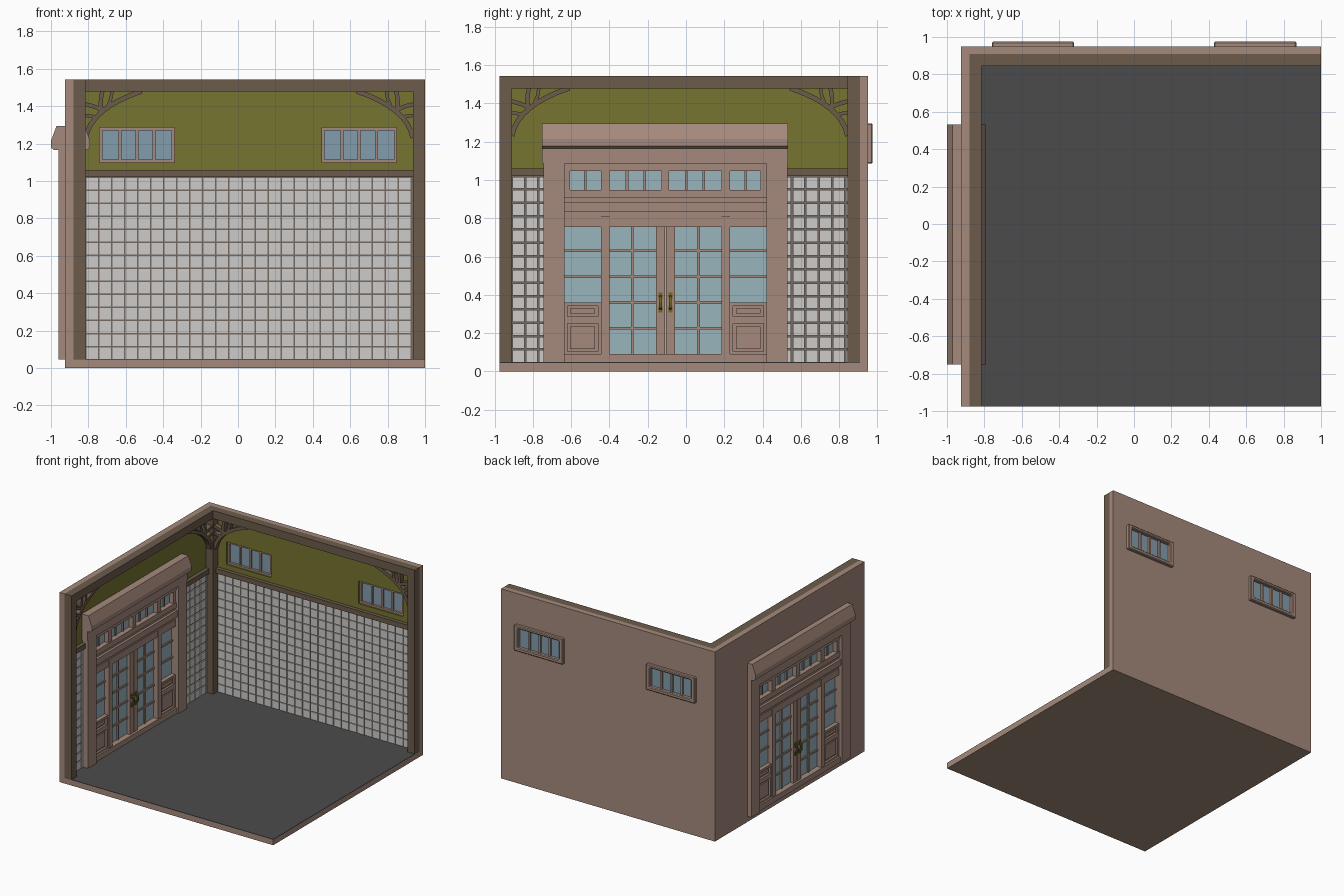
import bpy, bmesh, math
from mathutils import Vector

if "Cube" in bpy.data.objects:
    bpy.data.objects.remove(bpy.data.objects["Cube"])


def mat(name, r, g, b):
    m = bpy.data.materials.new(name)
    lin = [((c / 255 + 0.055) / 1.055) ** 2.4 for c in (r, g, b)]
    m.diffuse_color = (*lin, 1)
    m.use_nodes = True
    m.node_tree.nodes["Principled BSDF"].inputs["Base Color"].default_value = m.diffuse_color
    return m


PLASTER = mat("light_brown", 165, 138, 124)
TIMBER = mat("dark_timber", 108, 91, 75)
OLIVE = mat("olive_paint", 118, 117, 48)
GROUT = mat("grout", 118, 106, 98)
TILE = mat("white_tile", 206, 204, 202)
FLOOR = mat("dark_floor", 75, 75, 75)
GLASS = mat("blue_glass", 154, 181, 190)
WGLASS = mat("window_glass", 132, 158, 174)
BRASS = mat("aged_brass", 112, 104, 42)

# Coordinates are (u along the wall, d depth, z); the left wall swaps u and d
BACK, LEFT = 0, 1


def pt(side, u, d, z):
    return Vector((u, d, z)) if side == BACK else Vector((d, u, z))


def finish(name, bm, mats, bevel=0):
    bmesh.ops.recalc_face_normals(bm, faces=bm.faces)
    me = bpy.data.meshes.new(name)
    bm.to_mesh(me)
    bm.free()
    for m in mats:
        me.materials.append(m)
    ob = bpy.data.objects.new(name, me)
    bpy.context.collection.objects.link(ob)
    if bevel:
        mod = ob.modifiers.new("bevel", 'BEVEL')
        mod.width, mod.segments = bevel, 1
    return ob


def prism(bm, side, pts, vec):
    f = bm.faces.new([bm.verts.new(pt(side, *p)) for p in pts])
    r = bmesh.ops.extrude_face_region(bm, geom=[f])
    vs = [v for v in r["geom"] if isinstance(v, bmesh.types.BMVert)]
    bmesh.ops.translate(bm, verts=vs, vec=pt(side, *vec))


def boxes(name, side, items, m, bevel=0):
    """items: (u0, u1, d0, d1, z0, z1)"""
    bm = bmesh.new()
    for u0, u1, d0, d1, z0, z1 in items:
        prism(bm, side, [(u0, d0, z0), (u1, d0, z0), (u1, d0, z1), (u0, d0, z1)], (0, d1 - d0, 0))
    return finish(name, bm, [m], bevel)


def pierced(name, side, us, zs, d0, d1, holes, mats, rule=None, bevel=0):
    """Slab cut into cells, with cells (i, j) left open, then thickened"""
    bm = bmesh.new()
    for i in range(len(us) - 1):
        for j in range(len(zs) - 1):
            if (i, j) not in holes:
                bm.faces.new([bm.verts.new(pt(side, us[a], d0, zs[b]))
                              for a, b in ((i, j), (i + 1, j), (i + 1, j + 1), (i, j + 1))])
    bmesh.ops.remove_doubles(bm, verts=bm.verts, dist=1e-5)
    r = bmesh.ops.extrude_face_region(bm, geom=bm.faces[:])
    vs = [v for v in r["geom"] if isinstance(v, bmesh.types.BMVert)]
    bmesh.ops.translate(bm, verts=vs, vec=pt(side, 0, d1 - d0, 0))
    if rule:
        for f in bm.faces:
            f.material_index = rule(f.calc_center_median())
    return finish(name, bm, mats, bevel)


X0, X1, Y0, Y1, H = -0.925, 1.0, -0.975, 0.95, 1.543
XI, YI = -0.88, 0.908        # inner wall faces
XP, YP = -0.815, 0.844       # room faces of the posts and beams
F = 0.045                    # floor level
DY0, DY1 = -0.745, 0.525     # outer edges of the door surround

# Floor slab and dark floor surface
boxes("floor_slab", BACK, [(X0, X1, Y0, Y1, 0, F)], PLASTER)
boxes("floor_surface", BACK, [(XI, X1, Y0, YI, F, F + 0.003)], FLOOR)

# Walls: olive above the rail, grout behind the tiles, plaster outside
WIN = (-0.54, 0.648)
us = [X0, WIN[0] - 0.2, WIN[0] + 0.2, WIN[1] - 0.2, WIN[1] + 0.2, X1]
pierced("back_wall", BACK, us, [F, 1.04, 1.1, 1.285, H], YI, Y1, {(1, 2), (3, 2)},
        [PLASTER, OLIVE, GROUT],
        lambda c: 0 if c.y > Y1 - 0.005 or c.x > X1 - 0.01 or c.x < X0 + 0.01 or c.z > H - 0.01
        else (1 if c.z > 1.04 else 2))
pierced("left_wall", LEFT, [Y0, -0.64, 0.42, YI], [F, 1.04, 1.085, H], XI, X0, {(1, 0), (1, 1)},
        [PLASTER, OLIVE, GROUT],
        lambda c: 0 if c.x < XI - 0.005 else (1 if c.z > 1.04 else 2))

# Timber posts, top beams and rails
boxes("corner_post", BACK, [(XI, XP, YP, YI, F, H)], TIMBER)
boxes("right_post", BACK, [(0.935, X1, YP, YI, F, H)], TIMBER)
boxes("front_post", BACK, [(XI, XP, Y0, -0.91, F, H)], TIMBER)
boxes("back_beam", BACK, [(XP, 0.935, YP, YI, 1.478, H)], TIMBER)
boxes("left_beam", BACK, [(XI, XP, -0.91, YP, 1.478, H)], TIMBER)
boxes("back_rail", BACK, [(XP, 0.935, YI - 0.03, YI, 1.02, 1.06)], TIMBER)
boxes("left_rail", LEFT, [(-0.91, DY0, XI, XI + 0.03, 1.02, 1.06),
                          (DY1, YP, XI, XI + 0.03, 1.02, 1.06)], TIMBER)


# Square wall tiles
def tiles(name, side, start, lo, hi, d0, d1, pitch=0.0697, gap=0.004):
    out = []
    for i in range(40):
        a, b = max(start + i * pitch + gap, lo), min(start + (i + 1) * pitch - gap, hi)
        if b - a > 0.005:
            for j in range(14):
                z = F + j * pitch
                out.append((a, b, d0, d1, z + gap, z + pitch - gap))
    boxes(name, side, out, TILE)


tiles("back_tiles", BACK, XP, XP, 0.935, YI - 0.008, YI)
tiles("left_tiles_front", LEFT, -0.91, -0.91, DY0, XI, XI + 0.008)
tiles("left_tiles_back", LEFT, -0.91, DY1, YP, XI, XI + 0.008)


# Curved branching brackets under the beams
def strip(bm, side, pts, w, d0, d1):
    n = len(pts)
    for i in range(n - 1):
        quad = []
        for k in (i, i + 1):
            a, b = pts[max(k - 1, 0)], pts[min(k + 1, n - 1)]
            t = (Vector(b) - Vector(a)).normalized() * w / 2
            quad.append(((pts[k][0] - t.y, d0, pts[k][1] + t.x), (pts[k][0] + t.y, d0, pts[k][1] - t.x)))
        prism(bm, side, [quad[0][0], quad[0][1], quad[1][1], quad[1][0]], (0, d1 - d0, 0))


def bez(p, q, r, n=8):
    return [tuple(p[k] * (1 - t) ** 2 + 2 * q[k] * t * (1 - t) + r[k] * t * t for k in (0, 1))
            for t in (i / n for i in range(n + 1))]


def bracket(name, side, u, s, d0, d1):
    bm = bmesh.new()
    for p, q, r, w in (((0, -0.25), (0.03, -0.09), (0.3, 0.0), 0.026),
                       ((0.085, -0.1), (0.075, -0.06), (0.09, 0.0), 0.022),
                       ((0.085, -0.1), (0.05, -0.08), (0.0, -0.07), 0.022),
                       ((0.12, -0.075), (0.14, -0.04), (0.14, 0.0), 0.018),
                       ((0.05, -0.14), (0.03, -0.13), (0.0, -0.13), 0.018)):
        strip(bm, side, [(u + s * a, 1.48 + b) for a, b in bez(p, q, r)], w, d0, d1)
    finish(name, bm, [TIMBER])


bracket("bracket_back_left", BACK, XP, 1, YP + 0.01, YP + 0.05)
bracket("bracket_back_right", BACK, 0.935, -1, YP + 0.01, YP + 0.05)
bracket("bracket_left_front", LEFT, -0.91, 1, XP - 0.05, XP - 0.01)
bracket("bracket_left_back", LEFT, YP, -1, XP - 0.05, XP - 0.01)

# High windows: outer casing, inner sash, bars and glass
for n, c in enumerate(WIN):
    pierced(f"window_casing_{n}", BACK, [c - 0.22, c - 0.185, c + 0.185, c + 0.22],
            [1.085, 1.115, 1.27, 1.295], 0.94, 0.975, {(1, 1)}, [PLASTER], bevel=0.006)
    pierced(f"window_sash_{n}", BACK, [c - 0.2, c - 0.185, c + 0.185, c + 0.2],
            [1.1, 1.115, 1.27, 1.285], 0.92, 0.94, {(1, 1)}, [PLASTER])
    boxes(f"window_bars_{n}", BACK, [(c + k * 0.092 - 0.008, c + k * 0.092 + 0.008, 0.925, 0.96, 1.11, 1.275)
                                     for k in (-1, 0, 1)], PLASTER)
    boxes(f"window_glass_{n}", BACK, [(c - 0.19, c + 0.19, 0.939, 0.945, 1.11, 1.275)], WGLASS)

# Entrance, symmetrical through the wall about depth DC
DC, UC = -0.895, -0.1075


def door_boxes(name, items, m=PLASTER):
    """items: (u0, u1, z0, z1, half thickness)"""
    boxes(name, LEFT, [(a, b, DC - h, DC + h, z0, z1) for a, b, z0, z1, h in items], m)


def both(a, b, z0, z1, h):
    return [(a, b, z0, z1, h), (2 * UC - b, 2 * UC - a, z0, z1, h)]


door_boxes("door_jambs", both(DY0, -0.635, F, 1.088, 0.065))
door_boxes("door_sill", [(-0.635, 0.42, F, 0.09, 0.05)])
door_boxes("door_headers", [(-0.635, 0.42, 1.048, 1.09, 0.045), (-0.635, 0.42, 0.905, 0.948, 0.045),
                            (-0.635, 0.42, 0.885, 0.905, 0.035), (-0.635, 0.42, 0.835, 0.885, 0.055),
                            (-0.635, 0.42, 0.81, 0.835, 0.035), (-0.635, 0.42, 0.755, 0.81, 0.04)])
door_boxes("door_posts", both(-0.445, -0.4, 0.09, 0.81, 0.045) + both(-0.445, -0.4, 0.94, 1.05, 0.04)
           + both(-0.635, -0.605, 0.94, 1.05, 0.04) + [(UC - 0.02, UC + 0.02, 0.94, 1.05, 0.04)])
door_boxes("door_stiles", both(-0.158, UC - 0.002, 0.09, 0.755, 0.032))
zrows = (0.63, 0.495, 0.36, 0.225)
bars = both(-0.287, -0.273, 0.09, 0.755, 0.014)
for z in zrows:
    bars += both(-0.4, -0.158, z - 0.007, z + 0.007, 0.014)
for z in zrows[:2]:
    bars += both(-0.635, -0.445, z - 0.007, z + 0.007, 0.014)
for u in (-0.527, -0.308, -0.216):
    bars += both(u - 0.007, u + 0.007, 0.945, 1.05, 0.014)
door_boxes("door_glazing_bars", bars)
door_boxes("door_glass", [(-0.635, 0.42, 0.09, 0.76, 0.004), (-0.635, 0.42, 0.94, 1.055, 0.004)], GLASS)

# Panelled lower part of the sidelights
for n, (a, b) in enumerate(((-0.635, -0.445), (0.23, 0.42))):
    door_boxes(f"sidelight_panel_core_{n}", [(a, b, 0.09, 0.36, 0.02),
                                             (a + 0.03, b - 0.03, 0.302, 0.328, 0.03),
                                             (a + 0.03, b - 0.03, 0.118, 0.235, 0.03)])
    door_boxes(f"sidelight_panel_frame_{n}", [(a, a + 0.015, 0.09, 0.36, 0.036), (b - 0.015, b, 0.09, 0.36, 0.036)]
               + [(a + 0.015, b - 0.015, z0, z1, 0.036)
                  for z0, z1 in ((0.09, 0.104), (0.25, 0.288), (0.342, 0.36))])

# Canopy profile swept along the door head
half = [(0.066, 1.085), (0.066, 1.165), (0.088, 1.165), (0.105, 1.178), (0.105, 1.215), (0.075, 1.295)]
prof = half + [(-d, z) for d, z in reversed(half)]
bm = bmesh.new()
prism(bm, LEFT, [(-0.752, DC + d, z) for d, z in prof], (1.285, 0, 0))
finish("door_canopy", bm, [PLASTER])

# Pull handles on both faces of both doors
bm = bmesh.new()
for u in (UC - 0.026, UC + 0.026):
    for s in (-1, 1):
        pts = [(0.03, 0.318), (0.052, 0.33), (0.058, 0.36), (0.052, 0.39), (0.03, 0.402)]
        for (d0, z0), (d1, z1) in zip(pts, pts[1:]):
            prism(bm, LEFT, [(u - 0.007, DC + s * d0, z0), (u - 0.007, DC + s * d1, z1),
                             (u - 0.007, DC + s * (d1 - 0.01), z1), (u - 0.007, DC + s * (d0 - 0.01), z0)],
                  (0.014, 0, 0))
        for z in (0.325, 0.395):
            prism(bm, LEFT, [(u - 0.011, DC + s * 0.03, z - 0.017), (u + 0.011, DC + s * 0.03, z - 0.017),
                             (u + 0.011, DC + s * 0.03, z + 0.017), (u - 0.011, DC + s * 0.03, z + 0.017)],
                  (0, s * 0.008, 0))
finish("door_handles", bm, [BRASS])
